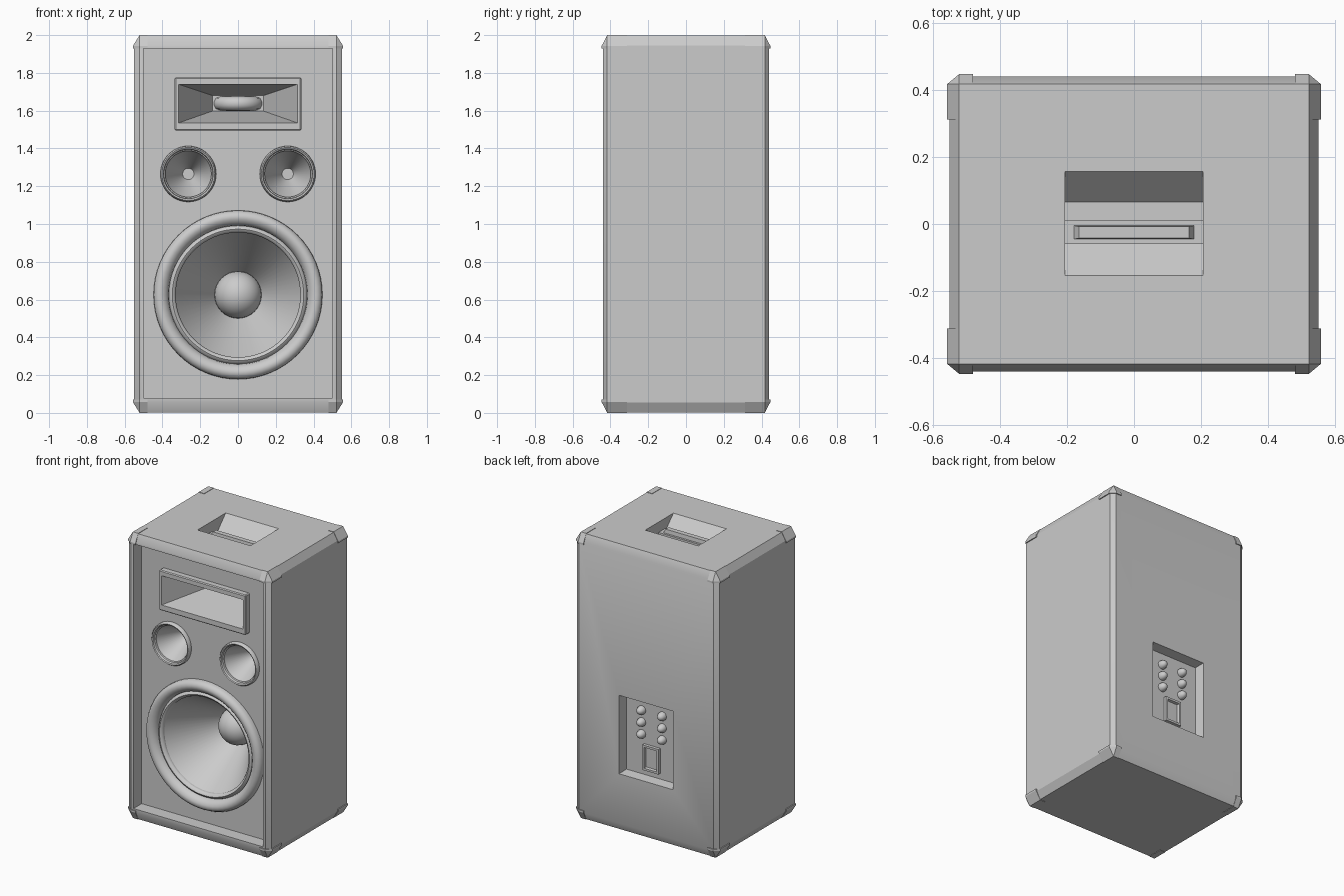
import bpy, bmesh, math
from mathutils import Vector, Matrix
from itertools import product

if "Cube" in bpy.data.objects:
    bpy.data.objects.remove(bpy.data.objects["Cube"])

BAFFLE = -0.35      # y of the recessed front board
PANEL = 0.372       # y of the recessed back panel


def finish(name, bm, smooth=None):
    bmesh.ops.recalc_face_normals(bm, faces=bm.faces[:])
    me = bpy.data.meshes.new(name)
    bm.to_mesh(me)
    bm.free()
    ob = bpy.data.objects.new(name, me)
    bpy.context.collection.objects.link(ob)
    if smooth:
        shade(ob, smooth)
    return ob


def shade(ob, angle):
    bpy.ops.object.select_all(action='DESELECT')
    ob.select_set(True)
    bpy.context.view_layer.objects.active = ob
    bpy.ops.object.shade_smooth_by_angle(angle=math.radians(angle))


def hull(name, pts, bevel=0):
    bm = bmesh.new()
    for p in pts:
        bm.verts.new(p)
    bmesh.ops.convex_hull(bm, input=bm.verts[:])
    bmesh.ops.dissolve_limit(bm, angle_limit=0.01, verts=bm.verts[:], edges=bm.edges[:])
    if bevel:
        bmesh.ops.bevel(bm, geom=bm.edges[:], offset=bevel, segments=1, affect='EDGES')
    return finish(name, bm)


def box(name, x, y, z, bevel=0):
    return hull(name, list(product(x, y, z)), bevel)


def lathe(name, prof, center, axis=(0, -1, 0), steps=48, angle=35):
    """Revolve (radius, height) points about an axis through center."""
    bm = bmesh.new()
    vs = [bm.verts.new((r, 0, h)) for r, h in prof]
    es = [bm.edges.new(p) for p in zip(vs, vs[1:])]
    bmesh.ops.spin(bm, geom=vs + es, cent=(0, 0, 0), axis=(0, 0, 1),
                   angle=2 * math.pi, steps=steps)
    bmesh.ops.remove_doubles(bm, verts=bm.verts[:], dist=1e-5)
    rot = Vector((0, 0, 1)).rotation_difference(Vector(axis)).to_matrix().to_4x4()
    bm.transform(Matrix.Translation(center) @ rot)
    return finish(name, bm, angle)


def cut(ob, *cutters, keep=False):
    for c in cutters:
        c.hide_render = True
        m = ob.modifiers.new("cut", 'BOOLEAN')
        m.operation, m.solver, m.object = 'DIFFERENCE', 'EXACT', c
        bpy.ops.object.select_all(action='DESELECT')
        bpy.context.view_layer.objects.active = ob
        ob.select_set(True)
        bpy.ops.object.modifier_apply(modifier=m.name)
        if not keep:
            bpy.data.objects.remove(c)


# Cabinet shell with chamfered edges
bm = bmesh.new()
bmesh.ops.create_cube(bm, size=1)
bmesh.ops.bevel(bm, geom=bm.edges[:], offset=0.026, segments=1, affect='EDGES')
bm.transform(Matrix.Translation((0, 0, 1)) @ Matrix.Diagonal((1.1, 0.88, 1.994, 1)))
cabinet = finish("cabinet", bm)

# Recesses: front board, top handle well, back connection panel
cut(cabinet,
    box("front_cutter", (-.5, .5), (-.6, BAFFLE), (.08, 1.93)),
    hull("handle_cutter", list(product((-.205, .205), (-.157, .16), (2.0,)))
         + list(product((-.205, .205), (-.06, .065), (1.9,)))),
    hull("panel_cutter", list(product((-.21, .21), (.445,), (.4, .95)))
         + list(product((-.2, .2), (PANEL,), (.41, .94)))))

# Horn: raised frame and flared mouth
horn_cutter = hull("horn_cutter", list(product((-.315, .315), (-.397,), (1.535, 1.74)))
                   + list(product((-.135, .135), (-.05,), (1.598, 1.68))))
horn_frame = box("horn_frame", (-.335, .335), (-.395, BAFFLE + .005), (1.495, 1.775), .006)
cut(horn_frame, horn_cutter, keep=True)
cut(cabinet, horn_cutter)
lathe("horn_throat", [(0, .04), (.1, .038), (.125, .028), (.135, .01), (.135, -.01),
                      (.125, -.028), (.1, -.038), (0, -.04)],
      (0, -.005, 1.638), axis=(0, 0, 1), steps=32, angle=50)

# Midrange drivers
for side, x in (("left", -.263), ("right", .263)):
    c = (x, BAFFLE, 1.265)
    cut(cabinet, lathe("mid_cutter", [(0, .02), (.122, .02), (.122, -.005),
                                      (.03, -.2), (0, -.2)], c))
    lathe("mid_ring_" + side, [(.148, 0), (.147, .018), (.14, .028), (.132, .024),
                               (.129, .008), (.122, .004), (.122, -.006)], c)

# Woofer: cone, rolled ring with surround, dust cap
c = (0, BAFFLE, .625)
cut(cabinet, lathe("woofer_cutter", [(0, .02), (.33, .02), (.33, -.01),
                                     (.122, -.35), (0, -.35)], c, steps=64))
lathe("woofer_ring", [(.447, 0), (.446, .022), (.436, .04), (.418, .05), (.4, .048),
                      (.384, .038), (.37, .022), (.366, .002), (.36, .013), (.348, .02),
                      (.337, .014), (.33, .002), (.33, -.012)], c, steps=64, angle=45)
cap = [(.125 * math.cos(a), .125 * math.sin(a) - .35)
       for a in (math.pi / 2 * i / 8 for i in range(9))]
lathe("woofer_dust_cap", cap, c, steps=32)
shade(cabinet, 25)

# Carrying handle in the top well
box("handle_mount", (-.205, .205), (-.06, .01), (1.895, 1.925))
hull("handle_grip", list(product((-.182, .182), (-.046, -.004), (1.92,)))
     + list(product((-.164, .164), (-.042, -.008), (1.952,))))

# Corner protectors, chamfered on the outside
X, Y, Z, xi, yi, zi = .557, .447, 1.0, .48, .312, .93
cx, cy, cz = .036, .03, .058
corner = [(xi, yi, zi), (X, yi, zi), (xi, Y, zi), (xi, yi, Z),
          (X - cx, Y, zi), (X, Y - cy, zi), (X - cx, yi, Z), (X, yi, Z - cz),
          (xi, Y - cy, Z), (xi, Y, Z - cz),
          (X - cx, Y - cy, Z), (X - cx, Y, Z - cz), (X, Y - cy, Z - cz)]
corner = [p for p in corner if p not in ((X, yi, zi), (xi, Y, zi), )] + [(X, yi, zi), (xi, Y, zi)]
for sx, sy, sz in product((-1, 1), repeat=3):
    hull("corner_protector", [(sx * x, sy * y, 1 + sz * z) for x, y, z in corner])

# Back panel: two columns of knobs and a power socket
for x, z in product((-.08, .08), (.69, .773, .856)):
    lathe("knob", [(.03, 0), (.03, .012), (.024, .03), (.014, .042), (0, .046)],
          (x, PANEL - .002, z), axis=(0, 1, 0), steps=12)
socket = box("power_socket", (-.062, .062), (PANEL - .005, PANEL + .022), (.45, .625))
cut(socket, hull("socket_cutter", list(product((-.05, .05), (PANEL + .03,), (.463, .612)))
                 + list(product((-.044, .044), (PANEL + .005,), (.469, .606)))))
